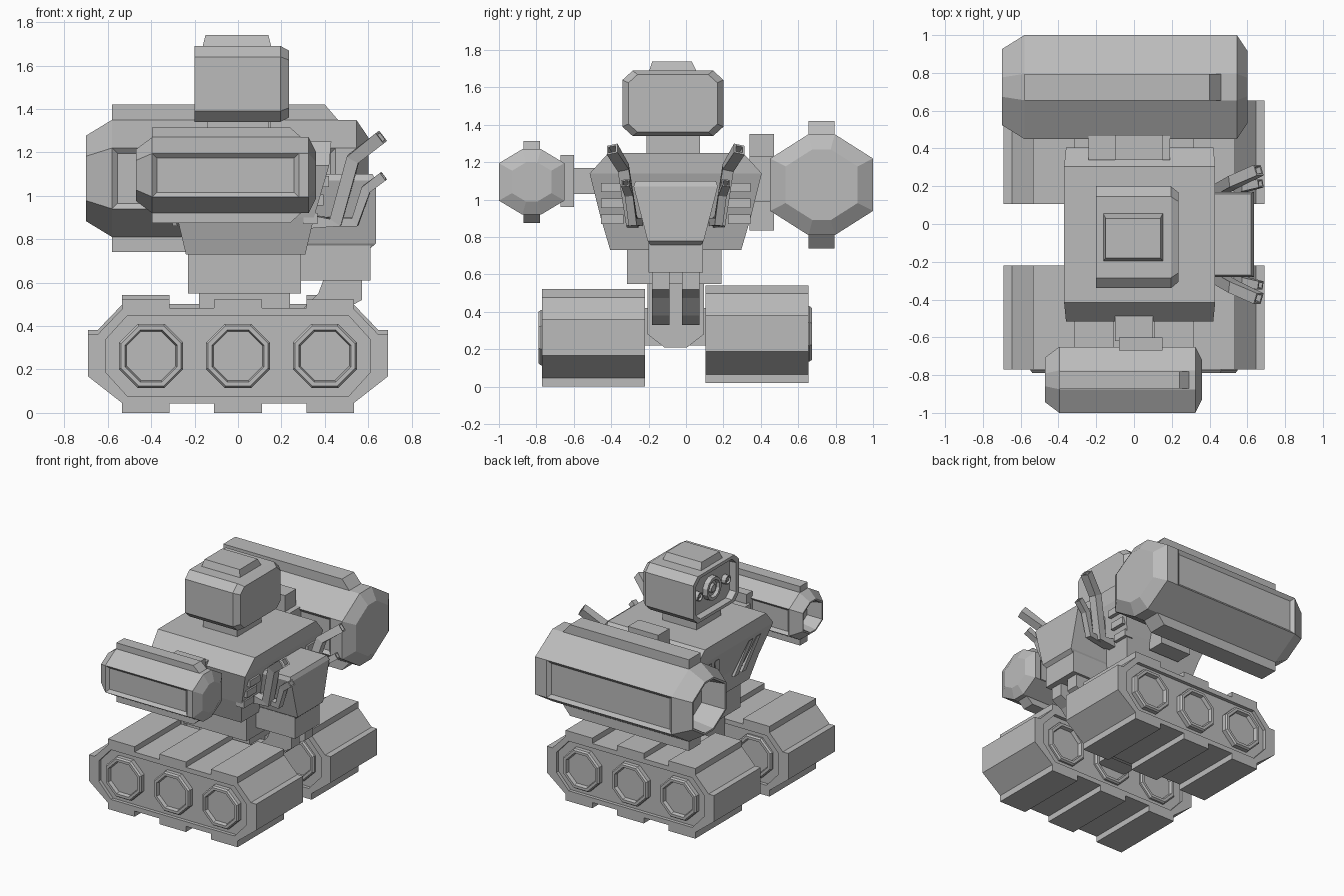
import bpy
import bmesh
from math import cos, sin, pi
from mathutils import Vector

cube = bpy.data.objects.get("Cube")
if cube:
    bpy.data.objects.remove(cube, do_unlink=True)

grey = bpy.data.materials.new("plain_grey")
grey.use_nodes = True
GREY = (0.5, 0.5, 0.5, 1)
grey.diffuse_color = GREY
grey.node_tree.nodes["Principled BSDF"].inputs["Base Color"].default_value = GREY

MID = -0.055  # y of the body's plane of symmetry


def loft(name, rings, closed=False, panel=None):
    """Skin a list of equal-length rings; cap the ends, or close the loop."""
    bm = bmesh.new()
    loops = [[bm.verts.new(p) for p in ring] for ring in rings]
    pairs = list(zip(loops, loops[1:]))
    if closed:
        pairs.append((loops[-1], loops[0]))
    else:
        bm.faces.new(loops[0])
        bm.faces.new(loops[-1])
    for a, b in pairs:
        for i in range(len(a)):
            j = (i + 1) % len(a)
            bm.faces.new((a[i], a[j], b[j], b[i]))
    bmesh.ops.recalc_face_normals(bm, faces=bm.faces)
    if panel:
        sides = [f for f in bm.faces if abs(f.normal.y) > 0.99 and f.calc_area() > 0.08]
        bmesh.ops.inset_individual(bm, faces=sides, thickness=panel, depth=-0.02)
    mesh = bpy.data.meshes.new(name)
    bm.to_mesh(mesh)
    bm.free()
    mesh.materials.append(grey)
    obj = bpy.data.objects.new(name, mesh)
    bpy.context.collection.objects.link(obj)
    return obj


def rect(x, y, z):
    return [(x[0], y[0], z), (x[1], y[0], z), (x[1], y[1], z), (x[0], y[1], z)]


def box(name, x, y, z):
    return loft(name, [rect(x, y, z[0]), rect(x, y, z[1])])


def across_y(points, y):
    return [(px, y, pz) for px, pz in points]


def across_x(points, x, centre=(0, 0), scale=1):
    return [(x, centre[0] + py * scale, centre[1] + pz * scale) for py, pz in points]


def octagon(wide, high, flat_w, flat_h):
    """Eight points: half extents and the half lengths of the flats."""
    quarter = [(wide, flat_h), (flat_w, high)]
    half = quarter + [(-a, b) for a, b in reversed(quarter)]
    return half + [(-a, -b) for a, b in half]


def circle(r, sides=8):
    return [(r * cos(2 * pi * (i + 0.5) / sides), r * sin(2 * pi * (i + 0.5) / sides))
            for i in range(sides)]


def shift(points, dx, dz):
    return [(a + dx, b + dz) for a, b in points]


# Tracks: hollow band, side plate, pads and recessed wheels
def track(name, y0, y1, base, out):
    mid = base + 0.2625
    outer = shift(octagon(0.65, 0.22, 0.53, 0.095), 0, mid)
    inner = shift(octagon(0.61, 0.185, 0.51, 0.075), 0, mid)
    loft(name + "_band", [across_y(outer, y0), across_y(outer, y1),
                          across_y(inner, y1), across_y(inner, y0)], closed=True)
    loft(name + "_side_plate", [across_y(inner, y0 + 0.025), across_y(inner, y1 - 0.025)])
    for x in (-0.425, 0, 0.425):
        w = 0.11
        box(name + "_top_pad", (x - w, x + w), (y0, y1), (mid + 0.21, mid + 0.26))
        box(name + "_bottom_pad", (x - w, x + w), (y0, y1), (base, mid - 0.21))
    for s in (-1, 1):
        end = shift([(s * 0.64, 0.1), (s * 0.69, 0.1), (s * 0.69, -0.095),
                     (s * 0.53, -0.22), (s * 0.64, -0.1)], 0, mid)
        loft(name + "_end_pad", [across_y(end, y0), across_y(end, y1)])
        face = y0 if s < 0 else y1
        proud = face + s * (0.018 if s == out else 0)
        for x in (-0.4, 0, 0.4):
            steps = [(0.16, face - s * 0.04), (0.16, proud - s * 0.012), (0.15, proud),
                     (0.13, proud), (0.122, proud - s * 0.025)]
            loft(name + "_wheel", [across_y(shift(circle(r), x, mid), y) for r, y in steps])


track("right_track", -0.77, -0.22, 0, -1)
track("left_track", 0.105, 0.655, 0.02, 1)

# Hips and waist
hip = [(0.15, 0.62), (0.15, 0.28), (0.06, 0.21), (-0.06, 0.21), (-0.15, 0.28), (-0.15, 0.62)]
loft("hip_block", [across_x(hip, x, (MID, 0)) for x in (-0.18, 0.24)])
box("axle", (-0.12, 0.12), (-0.26, 0.14), (0.22, 0.42))
box("waist", (-0.23, 0.29), (-0.315, 0.19), (0.55, 0.75))

# Torso: wide shoulders tapering to the waist
levels = [(0.73, -0.24, 0.31, 0.35), (0.9, -0.28, 0.35, 0.4),
          (1.14, -0.36, 0.42, 0.46), (1.25, -0.37, 0.43, 0.36)]
loft("torso", [rect((a, b), (MID - w, MID + w), z) for z, a, b, w in levels])
for s in (-1, 1):
    for i in range(3):
        z = 0.87 + i * 0.085
        y = MID + s * 0.34
        x = 0.352 + i * 0.026
        box("back_slat", (x - 0.05, x + 0.015), (y - 0.06, y + 0.06), (z, z + 0.05))
    # slanted chest strips
    for near, far in ((0.11, 0.2), (0.2, 0.29)):
        lo, hi = MID + s * near, MID + s * far
        loft("chest_strip", [rect((-0.3, -0.278), (lo - 0.025, lo + 0.025), 0.86),
                             rect((-0.36, -0.357), (hi - 0.025, hi + 0.025), 1.11)])

# Neck and head with a recessed face
box("neck", (-0.14, 0.14), (-0.21, 0.075), (1.2, 1.36))
head = octagon(0.27, 0.175, 0.215, 0.125)
HEAD = (-0.07, 1.515)
loft("head", [across_x(head, x, HEAD, k) for x, k in
              ((0.235, 0.88), (0.195, 1), (-0.2, 1), (-0.2, 0.87), (-0.15, 0.85))])
loft("head_cap", [rect((-0.165, 0.155), (-0.2, 0.06), 1.68),
                  rect((-0.15, 0.14), (-0.18, 0.03), 1.74)])
for name, off, r in (("main_eye", 0, 0.09), ("side_eye", -0.165, 0.035), ("side_eye", 0.165, 0.035)):
    ring = circle(r, 12)
    loft(name, [across_x(ring, x, (HEAD[0] + off, HEAD[1]), k) for x, k in
                ((-0.14, 1), (-0.185, 0.95), (-0.185, 0.72), (-0.165, 0.6),
                 (-0.165, 0.4), (-0.18, 0.3))])


# Arm cannons: eight-sided barrels, open at the muzzle, with rails above and below
def cannon(name, centre, profile, sections, rail_x, rail_w, rail_h, panel):
    loft(name, [across_x(profile, x, centre, k) for x, k in sections], panel=panel)
    top = max(p[1] for p in profile)
    a, b, c = rail_x
    for s in (-1, 1):
        low, high = centre[1] + s * (top - 0.03), centre[1] + s * (top + rail_h)
        shape = [(a, low), (a, high), (b, high), (c, centre[1] + s * top), (c, low)]
        loft(name + "_rail", [across_y(shape, centre[0] - rail_w),
                              across_y(shape, centre[0] + rail_w)])


cannon("right_cannon", (-0.825, 1.095), octagon(0.175, 0.175, 0.05, 0.1),
       [(-0.36, 0.5), (-0.47, 0.62), (-0.47, 0.68), (-0.395, 1), (0.28, 1), (0.325, 1), (0.36, 0.6)],
       (-0.395, 0.24, 0.29), 0.045, 0.045, 0.03)
cannon("left_cannon", (0.725, 1.08), octagon(0.275, 0.27, 0.07, 0.14),
       [(-0.52, 0.6), (-0.7, 0.68), (-0.7, 0.73), (-0.58, 1), (0.45, 1), (0.545, 1), (0.6, 0.7)],
       (-0.58, 0.4, 0.46), 0.07, 0.07, 0.035)

# Shoulder joints
box("right_shoulder_plate", (-0.08, 0.15), (-0.67, -0.6), (0.96, 1.24))
box("right_shoulder_shaft", (-0.1, 0.1), (-0.62, -0.44), (1.03, 1.17))
box("left_shoulder_plate", (-0.1, 0.15), (0.34, 0.47), (0.835, 1.35))
box("left_shoulder_shaft", (-0.24, 0.19), (0.34, 0.47), (0.99, 1.23))

# Back pack and its curved struts
loft("back_pack", [rect((0.28, x), (MID - w, MID + w), z) for z, x, w in
                   ((0.75, 0.6, 0.13), (0.78, 0.635, 0.15), (1.07, 0.635, 0.225), (1.1, 0.62, 0.215))])
box("pack_base", (0.28, 0.61), (MID - 0.145, MID + 0.145), (0.61, 0.77))
strut = [(0.4, 0.63), (0.57, 0.63), (0.57, 0.52), (0.49, 0.475), (0.4, 0.38),
         (0.33, 0.33), (0.2, 0.33), (0.2, 0.46), (0.3, 0.48), (0.37, 0.55)]
for s in (-1, 1):
    y = MID + s * 0.08
    loft("pack_strut", [across_y(strut, y - 0.047), across_y(strut, y + 0.047)])


# Exhaust pipes: square tubes swept along bent paths, open at the top
def pipe(name, path, r):
    pts = [Vector(p) for p in path]
    rings = []
    for i, p in enumerate(pts):
        t = (pts[min(i + 1, len(pts) - 1)] - pts[max(i - 1, 0)]).normalized()
        u = t.cross(Vector((0, 1, 0))).normalized()
        v = t.cross(u)
        rings.append([p + u * a * r + v * b * r for a, b in ((1, 1), (-1, 1), (-1, -1), (1, -1))])
    mouth = [pts[-1].lerp(q, 0.65) for q in rings[-1]]
    back = (pts[-2] - pts[-1]).normalized() * 0.05
    loft(name, rings + [mouth, [q + back for q in mouth]])


long_path = [(0.34, 0.23, 0.88), (0.45, 0.235, 0.88), (0.53, 0.28, 1.17), (0.66, 0.34, 1.27)]
short_path = [(0.36, 0.2, 0.88), (0.54, 0.23, 0.88), (0.59, 0.25, 1.03), (0.67, 0.27, 1.09)]
for s in (-1, 1):
    for name, path, r in (("long_exhaust", long_path, 0.03), ("short_exhaust", short_path, 0.022)):
        pipe(name, [(x, MID + s * y, z) for x, y, z in path], r)
